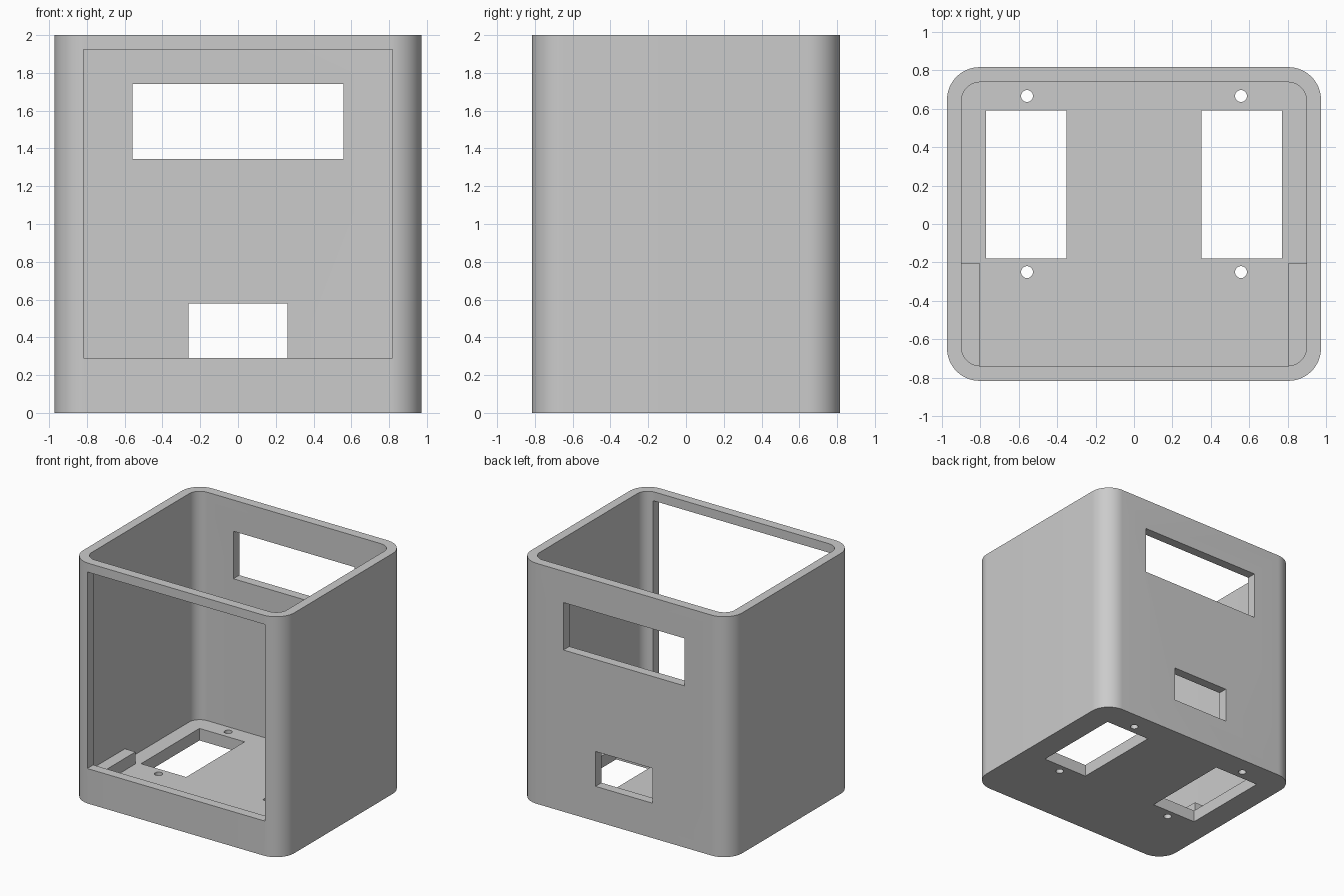
import bpy
import bmesh
from math import radians
from mathutils import Matrix, Vector

if "Cube" in bpy.data.objects:
    bpy.data.objects.remove(bpy.data.objects["Cube"], do_unlink=True)

grey = bpy.data.materials.new("plain_grey")
grey.use_nodes = True
grey.diffuse_color = (0.6, 0.6, 0.6, 1)
grey.node_tree.nodes["Principled BSDF"].inputs["Base Color"].default_value = (0.6, 0.6, 0.6, 1)


def add_object(name, bm):
    mesh = bpy.data.meshes.new(name)
    bm.to_mesh(mesh)
    bm.free()
    mesh.materials.append(grey)
    obj = bpy.data.objects.new(name, mesh)
    bpy.context.collection.objects.link(obj)
    return obj


def box(name, x, y, z, radius=0):
    """Box between (min, max) pairs, with optional rounded upright corners."""
    low, high = (Vector(corner) for corner in zip(x, y, z))
    bm = bmesh.new()
    bmesh.ops.create_cube(bm, size=1, matrix=Matrix.Translation((low + high) / 2)
                          @ Matrix.Diagonal((*(high - low), 1)))
    if radius:
        upright = [e for e in bm.edges
                   if abs(e.verts[0].co.z - e.verts[1].co.z) > 0.01]
        bmesh.ops.bevel(bm, geom=upright, offset=radius, segments=16,
                        profile=0.5, affect='EDGES')
    return add_object(name, bm)


def drill(name, x, y):
    bm = bmesh.new()
    bmesh.ops.create_cone(bm, cap_ends=True, segments=32, radius1=0.031, radius2=0.031,
                          depth=0.4, matrix=Matrix.Translation((x, y, 0)))
    return add_object(name, bm)


# Rounded housing, hollow and open at the top
housing = box("housing", (-0.972, 0.972), (-0.815, 0.815), (0, 2), 0.17)
cutters = [box("cavity_cutter", (-0.897, 0.897), (-0.737, 0.737), (0.1, 2.2), 0.098)]

# Large front opening and two rear windows
cutters += [
    box("front_opening_cutter", (-0.817, 0.817), (-1, -0.65), (0.29, 1.925)),
    box("rear_window_cutter", (-0.558, 0.558), (0.65, 1), (1.345, 1.74)),
    box("rear_port_cutter", (-0.262, 0.262), (0.65, 1), (0.29, 0.58)),
]

# Floor windows, each with a pair of screw holes
for side in (-1, 1):
    cutters.append(box("floor_window_cutter", sorted((side * 0.352, side * 0.768)),
                       (-0.178, 0.59), (-0.2, 0.2)))
    cutters += [drill("screw_hole_cutter", side * 0.556, y) for y in (-0.25, 0.665)]

for cutter in cutters:
    cutter.hide_render = True
    cut = housing.modifiers.new(cutter.name, 'BOOLEAN')
    cut.operation = 'DIFFERENCE'
    cut.solver = 'EXACT'
    cut.object = cutter

# Bake the cuts and discard the cutters
bpy.context.view_layer.update()
evaluated = housing.evaluated_get(bpy.context.evaluated_depsgraph_get())
baked = bpy.data.meshes.new_from_object(evaluated)
housing.modifiers.clear()
housing.data = baked
for cutter in cutters:
    bpy.data.objects.remove(cutter, do_unlink=True)

# Smooth corners with sharp rims
bpy.ops.object.select_all(action='DESELECT')
housing.select_set(True)
bpy.context.view_layer.objects.active = housing
bpy.ops.object.shade_smooth_by_angle(angle=radians(30))

# Low support ledges on the floor, in the front corners
for name, side in (("right_ledge", -1), ("left_ledge", 1)):
    box(name, sorted((side * 0.8, side * 0.905)), (-0.742, -0.205), (0.09, 0.2))
